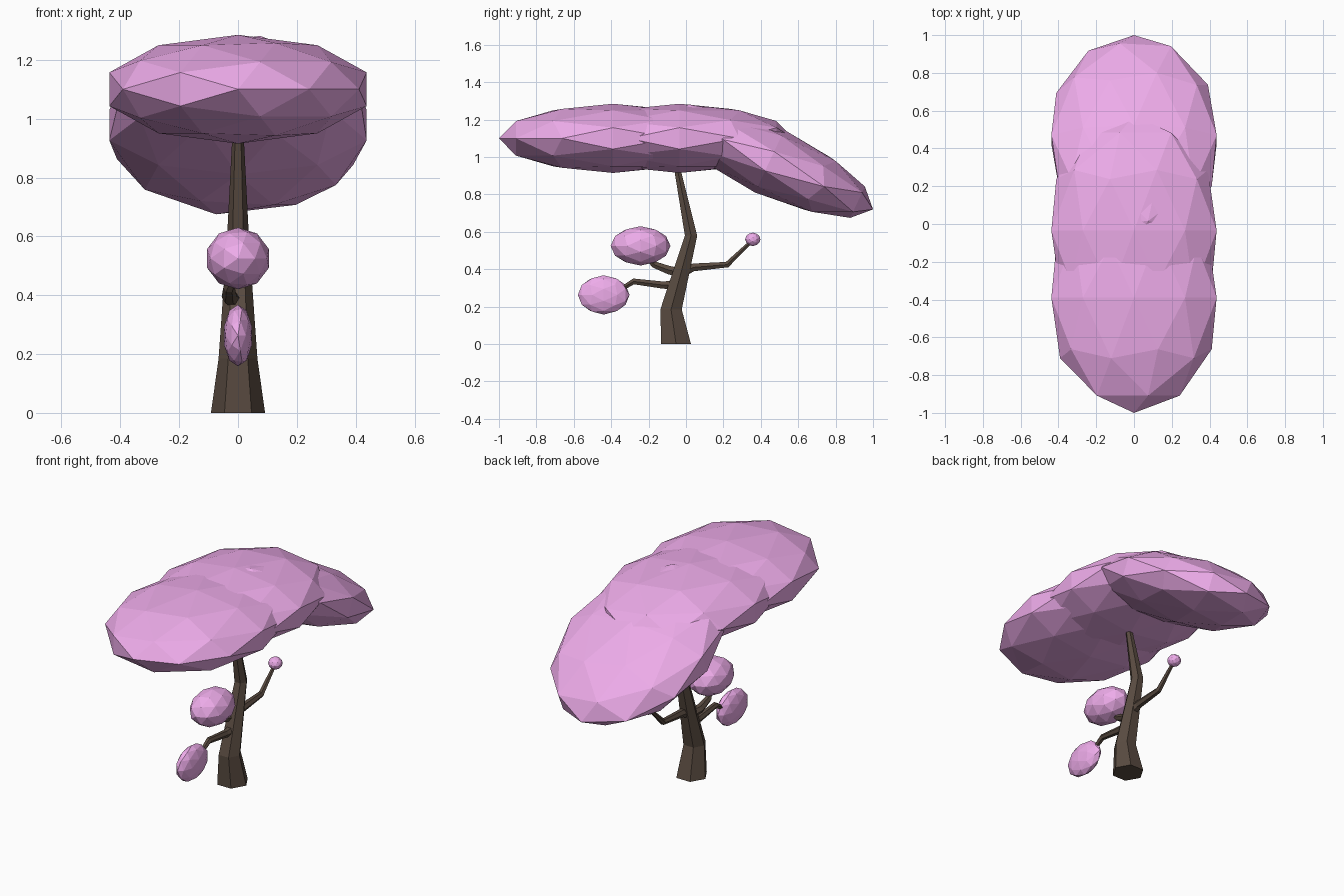
import bpy, bmesh
from math import radians, cos, sin, pi
from mathutils import Vector

if "Cube" in bpy.data.objects:
    bpy.data.objects.remove(bpy.data.objects["Cube"])


def material(name, rgb):
    m = bpy.data.materials.new(name)
    m.diffuse_color = (*rgb, 1)
    m.use_nodes = True
    m.node_tree.nodes["Principled BSDF"].inputs["Base Color"].default_value = m.diffuse_color
    return m


PINK = material("blossom", (0.85, 0.41, 0.82))
BARK = material("bark", (0.10, 0.07, 0.052))


# Faceted foliage blob; its pole lies along the front-back axis
def blob(name, y, z, rx, ry, rz, droop=0):
    bpy.ops.mesh.primitive_ico_sphere_add(
        subdivisions=2, radius=1, location=(0, y, z),
        rotation=(radians(90 - droop), 0, 0))
    ob = bpy.context.object
    ob.name = name
    ob.scale = (rx, rz, ry)
    ob.data.materials.append(PINK)


# Faceted limb through (x, y, z, radius) points; level rings for the trunk
def limb(name, path, level=False, sides=6):
    pts = [Vector(p[:3]) for p in path]
    bm = bmesh.new()
    rings = []
    for i, p in enumerate(pts):
        u, v = Vector((1, 0, 0)), Vector((0, 1, 0))
        if not level:
            t = (pts[min(i + 1, len(pts) - 1)] - pts[max(i - 1, 0)]).normalized()
            v = t.cross(u).normalized()
            u = v.cross(t)
        r = path[i][3]
        rings.append([bm.verts.new(p + r * (u * cos(2 * pi * k / sides) + v * sin(2 * pi * k / sides)))
                      for k in range(sides)])
    for a, b in zip(rings, rings[1:]):
        for k in range(sides):
            n = (k + 1) % sides
            bm.faces.new((a[k], a[n], b[n], b[k]))
    bm.faces.new(rings[0][::-1])
    bm.faces.new(rings[-1])
    bmesh.ops.recalc_face_normals(bm, faces=bm.faces)
    me = bpy.data.meshes.new(name)
    bm.to_mesh(me)
    bm.free()
    ob = bpy.data.objects.new(name, me)
    bpy.context.collection.objects.link(ob)
    me.materials.append(BARK)


# Canopy
blob("canopy_front", -0.39, 1.10, 0.46, 0.61, 0.185)
blob("canopy_middle", -0.035, 1.10, 0.46, 0.61, 0.185)
blob("canopy_back", 0.447, 0.978, 0.46, 0.61, 0.185, droop=25)

# Small leaf clumps
blob("upper_clump", -0.243, 0.525, 0.11, 0.16, 0.105)
blob("lower_clump", -0.44, 0.263, 0.05, 0.138, 0.105)
blob("back_clump", 0.357, 0.56, 0.04, 0.041, 0.036)

# Trunk and branches
limb("trunk", [(0, -0.053, 0, 0.092), (0, -0.08, 0.185, 0.066),
               (0, 0.027, 0.58, 0.038), (0, -0.045, 0.93, 0.02)], level=True)
limb("back_branch", [(0, -0.03, 0.38, 0.03), (0, 0.04, 0.41, 0.024),
                     (0, 0.22, 0.425, 0.018), (0, 0.35, 0.55, 0.01)])
limb("lower_branch", [(0, -0.04, 0.32, 0.03), (0, -0.12, 0.315, 0.022),
                      (0, -0.28, 0.335, 0.018), (0, -0.37, 0.28, 0.012)])
limb("upper_branch", [(0, 0.0, 0.375, 0.028), (-0.03, -0.09, 0.395, 0.026),
                      (-0.03, -0.17, 0.425, 0.02), (-0.01, -0.22, 0.48, 0.015)])
